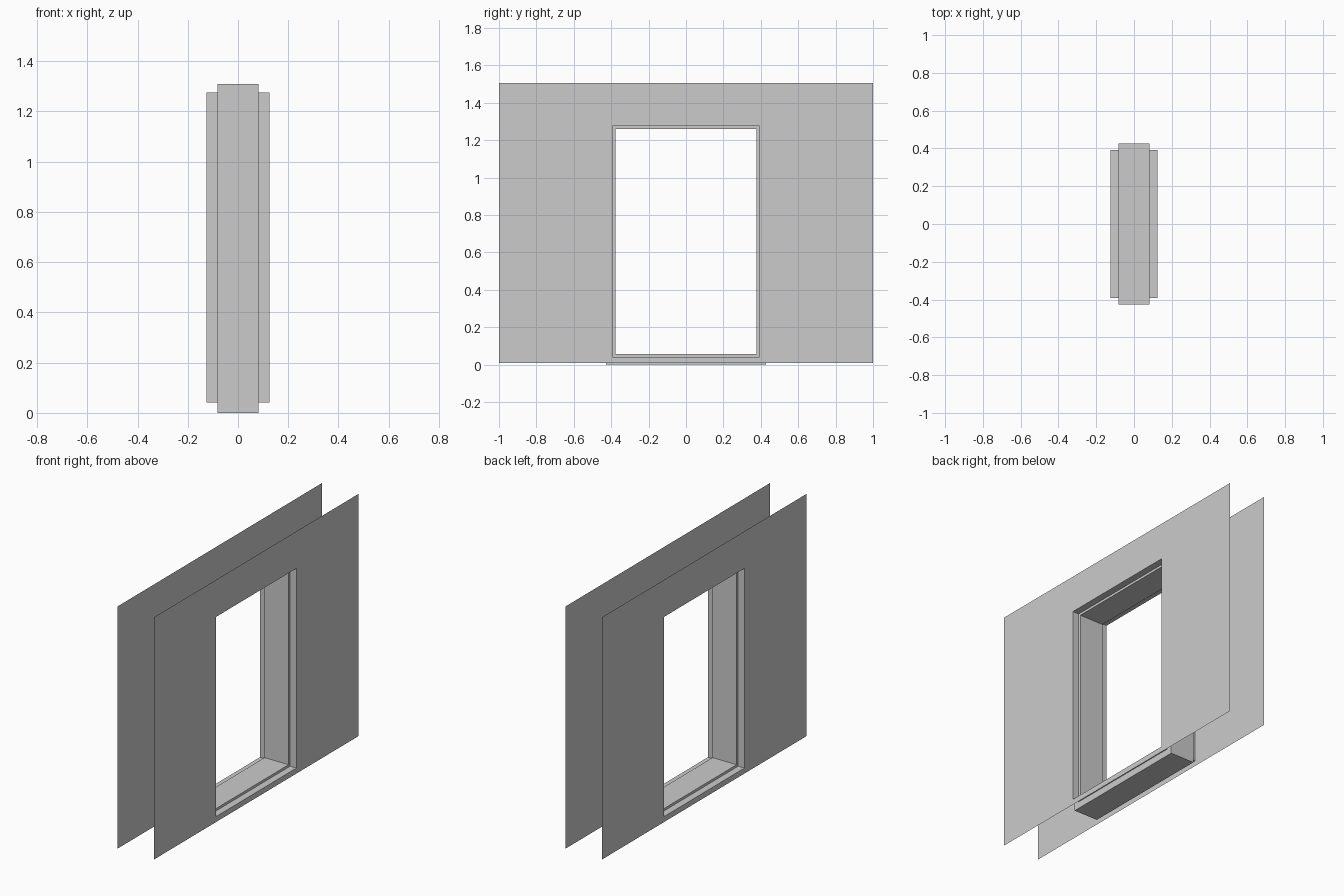
import bpy

if "Cube" in bpy.data.objects:
    bpy.data.objects.remove(bpy.data.objects["Cube"])

# Rectangles in the wall plane: (half width in y, bottom z, top z)
WALL = (1.0, 0.008, 1.505)
OUTER = (0.427, 0.0, 1.31)
LIP = (0.392, 0.042, 1.276)
INNER = (0.377, 0.057, 1.261)
X_WALL, X_FRAME = 0.125, 0.082


def rect_loop(x, rect):
    w, lo, hi = rect
    return [(x, -w, lo), (x, w, lo), (x, w, hi), (x, -w, hi)]


def bridge(name, loops, closed=False):
    """Join successive rectangular loops with quads."""
    verts = [v for x, r in loops for v in rect_loop(x, r)]
    n = len(loops)
    faces = []
    for i in range(n if closed else n - 1):
        a, b = i * 4, (i + 1) % n * 4
        for k in range(4):
            m = (k + 1) % 4
            faces.append((a + k, a + m, b + m, b + k))
    mesh = bpy.data.meshes.new(name)
    mesh.from_pydata(verts, [], faces)
    mesh.update()
    obj = bpy.data.objects.new(name, mesh)
    bpy.context.collection.objects.link(obj)
    return obj


# Deep box frame lining the opening
bridge("window_frame", [(-X_FRAME, OUTER), (X_FRAME, OUTER),
                        (X_FRAME, INNER), (-X_FRAME, INNER)], closed=True)

for side, s in (("left", -1), ("right", 1)):
    # Thin wall sheet with the opening; the winding follows the side
    sheet = [(s * X_WALL, WALL), (s * X_WALL, LIP)]
    bridge("wall_sheet_" + side, sheet if s > 0 else sheet[::-1])
    # Reveal joining the sheet to the frame, facing into the opening
    reveal = [(s * X_WALL, LIP), (s * X_FRAME, LIP)]
    bridge("reveal_" + side, reveal if s > 0 else reveal[::-1])
